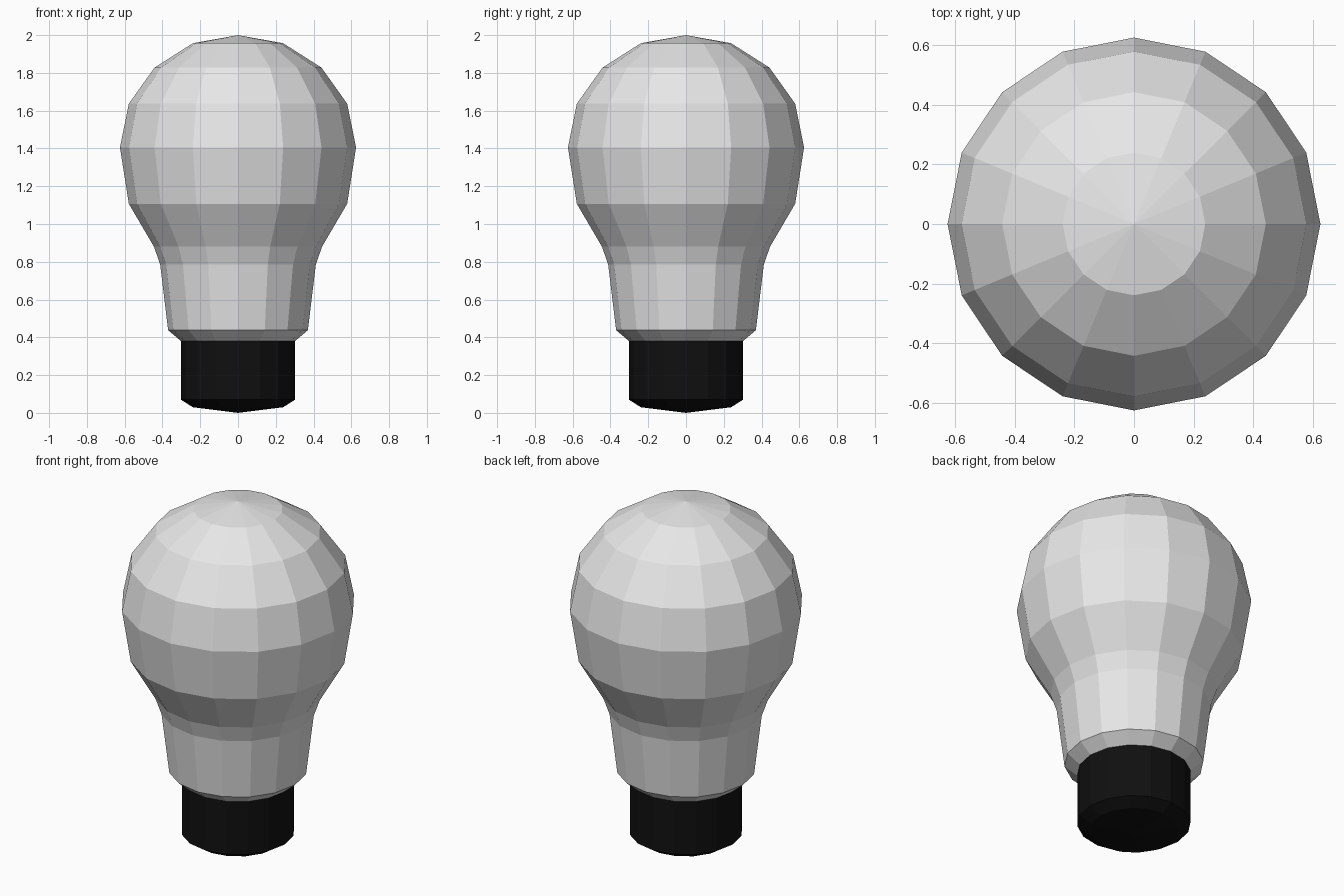
import bpy, bmesh, math

if "Cube" in bpy.data.objects:
    bpy.data.objects.remove(bpy.data.objects["Cube"])

SIDES = 16


def material(name, rgb):
    m = bpy.data.materials.new(name)
    m.diffuse_color = (*rgb, 1)
    m.use_nodes = True
    m.node_tree.nodes["Principled BSDF"].inputs["Base Color"].default_value = m.diffuse_color
    return m


def lathe(name, profile, mat):
    """Revolve (radius, z) points around z; zero radius makes a pole."""
    bm = bmesh.new()
    rings = []
    for r, z in profile:
        n = 1 if r == 0 else SIDES
        rings.append([bm.verts.new((r * math.cos(math.tau * i / SIDES),
                                    r * math.sin(math.tau * i / SIDES), z))
                      for i in range(n)])
    for a, b in zip(rings, rings[1:]):
        for i in range(SIDES):
            j = (i + 1) % SIDES
            quad = [a[i % len(a)], a[j % len(a)], b[j % len(b)], b[i % len(b)]]
            bm.faces.new(list(dict.fromkeys(quad)))
    bmesh.ops.recalc_face_normals(bm, faces=bm.faces)
    me = bpy.data.meshes.new(name)
    bm.to_mesh(me)
    bm.free()
    me.materials.append(mat)
    ob = bpy.data.objects.new(name, me)
    bpy.context.collection.objects.link(ob)
    return ob


# Glass bulb, tapering into the neck
lathe("glass_bulb", [(0.302, 0.38), (0.37, 0.438), (0.412, 0.785), (0.445, 0.88),
                     (0.578, 1.107), (0.625, 1.405), (0.578, 1.637), (0.442, 1.828),
                     (0.239, 1.957), (0, 2.0)],
      material("pale grey glass", (0.8, 0.8, 0.8)))

# Dark screw base with a shallow pointed underside
lathe("screw_base", [(0, 0), (0.239, 0.03), (0.302, 0.07), (0.302, 0.38)],
      material("black base", (0.005, 0.005, 0.005)))
